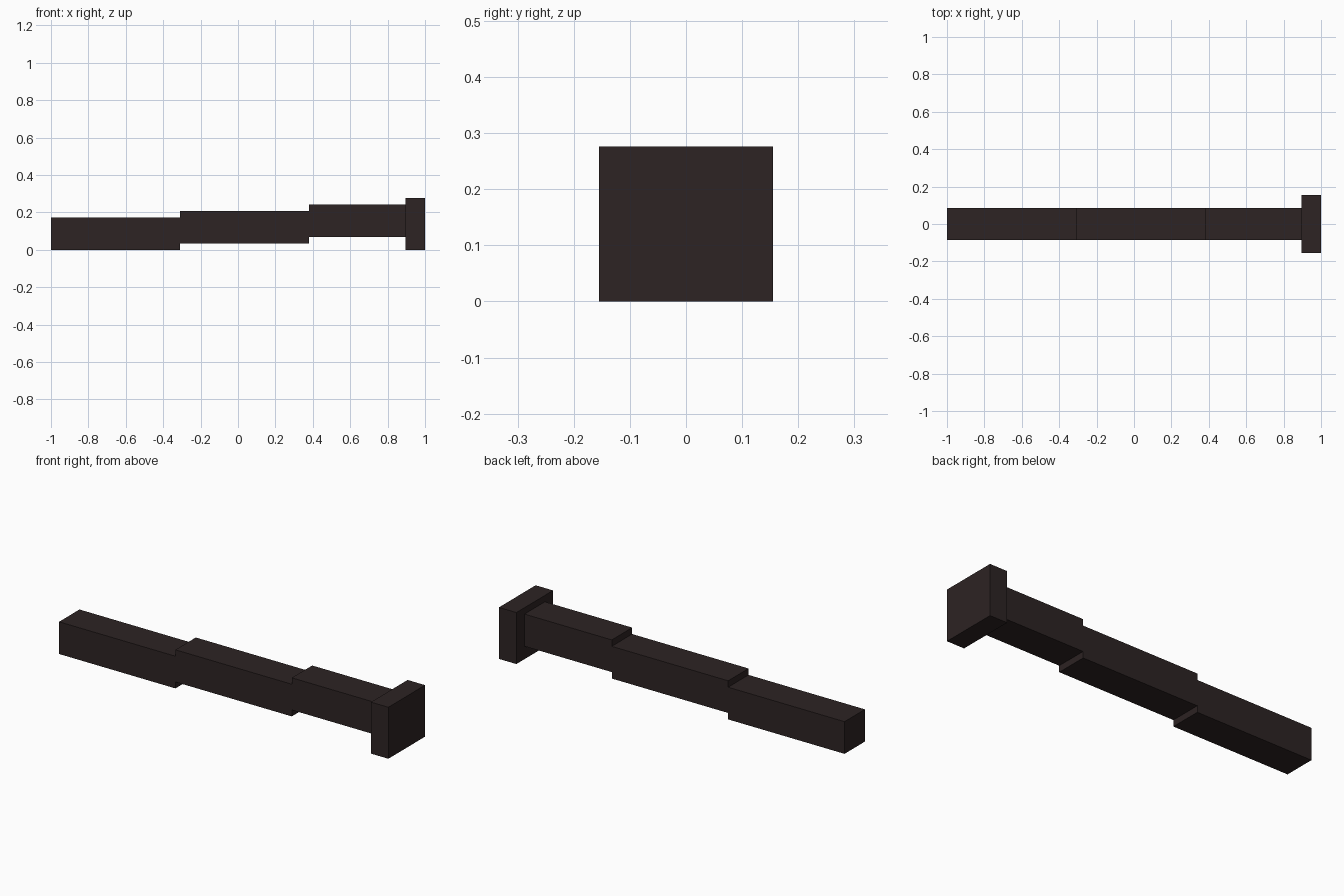
import bpy
import bmesh
from mathutils import Matrix, Vector

default = bpy.data.objects.get("Cube")
if default:
    bpy.data.objects.remove(default, do_unlink=True)

UNIT = 2 / 58  # model grid step

# Single dark brown colour
dark = bpy.data.materials.new("dark brown")
colour = (0.026, 0.017, 0.017, 1)
dark.diffuse_color = colour
dark.use_nodes = True
shader = next(n for n in dark.node_tree.nodes if n.type == "BSDF_PRINCIPLED")
shader.inputs["Base Color"].default_value = colour


def box(name, start, length, depth, bottom, height):
    """Flat-sided block, sized in grid steps from the right-hand end."""
    size = Vector((length, depth, height)) * UNIT
    centre = Vector((start + length / 2 - 29, 0, bottom + height / 2)) * UNIT
    bm = bmesh.new()
    bmesh.ops.create_cube(bm, size=1, matrix=Matrix.Translation(centre) @ Matrix.Diagonal(size.to_4d()))
    mesh = bpy.data.meshes.new(name)
    bm.to_mesh(mesh)
    bm.free()
    mesh.materials.append(dark)
    obj = bpy.data.objects.new(name, mesh)
    bpy.context.collection.objects.link(obj)


# Three bar sections, each one step higher than the last
for i, (name, length) in enumerate((("lower_bar", 20), ("middle_bar", 20), ("upper_bar", 15))):
    box(name, i * 20, length, 5, i, 5)

# Wide plate closing the raised end
box("end_plate", 55, 3, 9, 0, 8)
